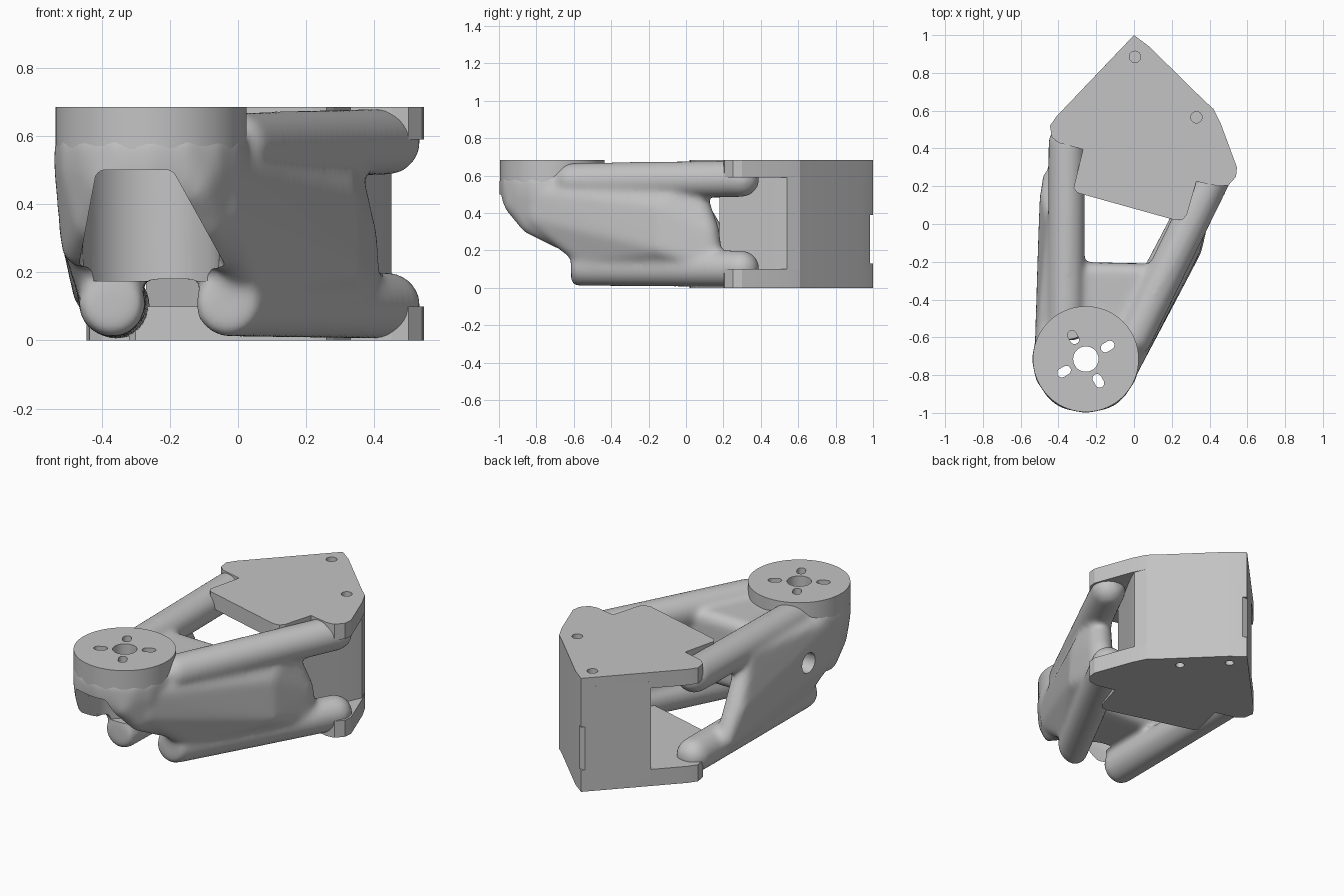
import bpy, bmesh, math
from mathutils import Vector

cube = bpy.data.objects.get("Cube")
if cube:
    bpy.data.objects.remove(cube, do_unlink=True)

grey = bpy.data.materials.new("plain grey")
grey.use_nodes = True
grey.diffuse_color = (0.55, 0.55, 0.55, 1)
grey.node_tree.nodes["Principled BSDF"].inputs["Base Color"].default_value = (0.55, 0.55, 0.55, 1)

HUB = Vector((-0.255, -0.715, 0))
TOP = 0.685


def make(name, bm):
    bmesh.ops.recalc_face_normals(bm, faces=bm.faces)
    mesh = bpy.data.meshes.new(name)
    bm.to_mesh(mesh)
    bm.free()
    mesh.materials.append(grey)
    ob = bpy.data.objects.new(name, mesh)
    bpy.context.collection.objects.link(ob)
    return ob


ball = bmesh.new()
bmesh.ops.create_icosphere(ball, subdivisions=3, radius=1)
BALL = [v.co.copy() for v in ball.verts]
ball.free()


def add_hull(bm, balls):
    """Convex skin around balls given as (x, y, z, radius)."""
    part = bmesh.new()
    for x, y, z, r in balls:
        for p in BALL:
            part.verts.new(p * r + Vector((x, y, z)))
    bmesh.ops.convex_hull(part, input=part.verts)
    inner = [v for v in part.verts if not v.link_faces]
    bmesh.ops.delete(part, geom=inner, context="VERTS")
    bmesh.ops.recalc_face_normals(part, faces=part.faces)
    temp = bpy.data.meshes.new("temp")
    part.to_mesh(temp)
    part.free()
    bm.from_mesh(temp)
    bpy.data.meshes.remove(temp)


def prism(name, points, z0, z1):
    bm = bmesh.new()
    face = bm.faces.new([bm.verts.new((x, y, z0)) for x, y in points])
    up = bmesh.ops.extrude_face_region(bm, geom=[face])["geom"]
    bmesh.ops.translate(bm, vec=(0, 0, z1 - z0),
                        verts=[v for v in up if isinstance(v, bmesh.types.BMVert)])
    return make(name, bm)


def circle(cx, cy, r, n=48):
    return [(cx + r * math.cos(i * math.tau / n), cy + r * math.sin(i * math.tau / n))
            for i in range(n)]


def slot(cx, cy, half, r, angle, n=10):
    points = []
    for end in (0, math.pi):
        for i in range(n + 1):
            t = angle + end - math.pi / 2 + i * math.pi / n
            points.append((cx + half * math.cos(angle + end) + r * math.cos(t),
                           cy + half * math.sin(angle + end) + r * math.sin(t)))
    return points


def cut(ob, cutters):
    for c in cutters:
        c.hide_render = True
        c.hide_set(True)
        mod = ob.modifiers.new("cut", "BOOLEAN")
        mod.operation, mod.solver, mod.object = "DIFFERENCE", "EXACT", c


def finish(ob, angle):
    bpy.ops.object.select_all(action="DESELECT")
    bpy.context.view_layer.objects.active = ob
    ob.select_set(True)
    for mod in list(ob.modifiers):
        bpy.ops.object.modifier_apply(modifier=mod.name)
    bpy.ops.object.shade_smooth_by_angle(angle=math.radians(angle))


# Organic frame: tubes, webs, neck and cup blended together
bm = bmesh.new()
R = 0.099
left_end, right_end = (-0.355, 0.43), (0.438, 0.295)
add_hull(bm, [(-0.36, -0.58, 0.57, R), (*left_end, 0.583, R)])
add_hull(bm, [(0.0, -0.6, 0.57, R), (*right_end, 0.583, R)])
# lower tubes with blunt feet
for x, end in ((-0.37, left_end), (-0.03, right_end)):
    foot = [(x + u, -0.58, v, 0.035) for u, v in circle(0, 0.108, 0.064, 12)]
    add_hull(bm, foot + [(*end, 0.102, R)])
# left web
add_hull(bm, [(x, y, z, 0.055) for x, y, z in
              [(-0.47, -0.66, 0.32), (-0.47, -0.66, 0.52), (-0.43, 0.24, 0.14),
               (-0.41, 0.0, 0.55), (-0.445, 0.14, 0.3), (-0.42, -0.5, 0.16)]])
# right web, bulging outward in the middle
add_hull(bm, [(x, y, z, 0.07) for x, y, z in
              [(-0.06, -0.79, 0.38), (-0.06, -0.79, 0.5), (0.03, -0.52, 0.17),
               (0.29, -0.13, 0.22), (0.28, -0.13, 0.42), (0.35, 0.13, 0.14),
               (0.34, 0.11, 0.3), (0.28, 0.02, 0.56)]])
# neck behind the cup
add_hull(bm, [(x, y, z, 0.06) for z in (0.24, 0.55) for x, y in
              [(-0.36, -0.26), (0.12, -0.27), (-0.42, -0.56), (-0.04, -0.56)]])
# cup below the hub
rim = [(x, y, z, 0.05) for z in (0.5, 0.57) for x, y in circle(HUB.x, HUB.y, 0.236, 16)]
low = [(HUB.x + s * u, y, z, 0.07) for s in (-1, 1) for u, y, z in
       [(0.195, -0.68, 0.28), (0.16, -0.82, 0.35), (0.12, -0.9, 0.45)]]
add_hull(bm, rim + low)
frame = make("blended_frame", bm)
mod = frame.modifiers.new("blend", "REMESH")
mod.mode, mod.voxel_size = "VOXEL", 0.016
mod = frame.modifiers.new("soften", "SMOOTH")
mod.factor, mod.iterations = 0.5, 12

# Hollow of the cup with its flared front arch
cavity = prism("cup_cavity_cutter", circle(HUB.x, HUB.y, 0.2), 0.175, 0.5)
bm = bmesh.new()
add_hull(bm, [(x, y, z, 0.03) for y in (-1.2, -0.72) for x, z in
              [(-0.39, 0.47), (-0.21, 0.47), (-0.44, 0.2), (-0.06, 0.2)]])
arch = make("front_arch_cutter", bm)
bm = bmesh.new()
add_hull(bm, [(-0.62, -0.43, 0.37, 0.06), (-0.41, -0.43, 0.37, 0.06)])
side = make("side_hole_cutter", bm)

# Hub holes
hub_holes = [prism("hub_bore_cutter", circle(HUB.x, HUB.y, 0.067), 0.41, 0.8)]
for k in range(4):
    a = math.radians(30 + 90 * k)
    hub_holes.append(prism("hub_slot_cutter", slot(HUB.x + 0.133 * math.cos(a),
                     HUB.y + 0.133 * math.sin(a), 0.014, 0.024, a), 0.41, 0.8))
cut(frame, [cavity, arch, side] + hub_holes)
finish(frame, 35)

# Hub disc
hub = prism("hub_disc", circle(HUB.x, HUB.y, 0.28, 72), 0.54, TOP)
cut(hub, hub_holes)
finish(hub, 30)

# Mounting plates above and below, with a front tab
outline = [(0, 1), (0.08, 0.94), (0.37, 0.655), (0.42, 0.61), (0.46, 0.53), (0.545, 0.3),
           (0.54, 0.25), (0.5, 0.205), (0.45, 0.2), (0.33, 0.225), (0.28, 0.05),
           (0.26, 0.025), (0.22, 0.02), (-0.3, 0.165), (-0.32, 0.19), (-0.27, 0.395),
           (-0.4, 0.43), (-0.435, 0.46), (-0.445, 0.52), (-0.41, 0.57)]
top_holes = [prism("bolt_hole_cutter", circle(x, y, 0.03, 24), 0.55, 0.8)
             for x, y in [(0.005, 0.885), (0.33, 0.565)]]
low_holes = [prism("bolt_hole_cutter", circle(x, y, 0.025, 24), -0.1, 0.13)
             for x, y in [(0.03, 0.88), (0.23, 0.68)]]
notch = prism("edge_notch_cutter", [(-0.1, 0.985), (0.1, 0.985), (0.1, 1.1), (-0.1, 1.1)],
              0.13, 0.39)
top_plate = prism("top_plate", outline, 0.59, TOP)
low_plate = prism("bottom_plate", outline, 0, 0.1)

# Upright mounting block between the plates, flush with their rear edges
block = prism("mounting_block", [(0, 1), (0.08, 0.94), (0.37, 0.655), (0.42, 0.61),
              (0.45, 0.54), (0.42, 0.47), (0.35, 0.34), (0.27, 0.18), (0.12, 0.25),
              (-0.03, 0.4), (-0.18, 0.6), (-0.27, 0.717)], 0.05, 0.63)
cut(top_plate, top_holes)
cut(low_plate, low_holes)
cut(block, top_holes + low_holes + [notch])
for ob in (top_plate, low_plate, block):
    finish(ob, 14)
